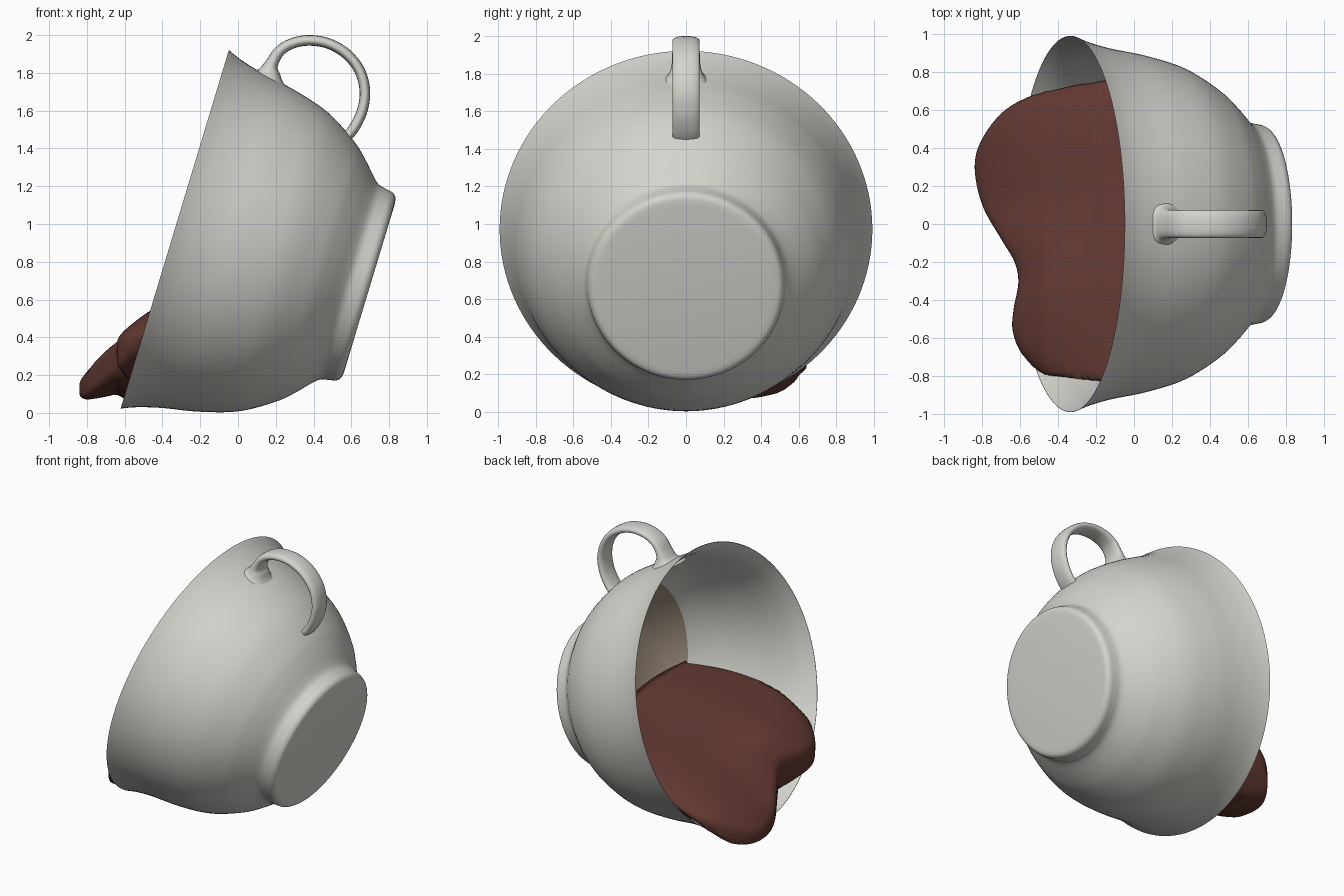
import bpy, bmesh
from math import sin, cos, pi, radians, sqrt, copysign
from mathutils import Vector

if "Cube" in bpy.data.objects:
    bpy.data.objects.remove(bpy.data.objects["Cube"], do_unlink=True)


def material(name, rgb):
    m = bpy.data.materials.new(name)
    m.use_nodes = True
    m.diffuse_color = (*rgb, 1)
    m.node_tree.nodes["Principled BSDF"].inputs["Base Color"].default_value = (*rgb, 1)
    return m


CERAMIC = material("pale grey ceramic", (0.66, 0.66, 0.62))
COFFEE = material("coffee brown", (0.124, 0.041, 0.032))
STAIN = material("stained bowl", (0.34, 0.27, 0.205))


def spline(points, steps, closed=False):
    """Smooth curve through points of any dimension."""
    n = len(points)
    pts = [Vector(p) for p in points]
    at = (lambda i: pts[i % n]) if closed else (lambda i: pts[max(0, min(n - 1, i))])
    out = []
    for i in range(n if closed else n - 1):
        a, b, c, d = (at(i + k) for k in (-1, 0, 1, 2))
        for s in range(steps):
            t = s / steps
            out.append(0.5 * (2 * b + (c - a) * t + (2 * a - 5 * b + 4 * c - d) * t * t
                              + (3 * b - a - 3 * c + d) * t ** 3))
    return out if closed else out + [pts[-1]]


def ramp(x, table):
    """Straight-line lookup in a list of (position, value)."""
    for (x0, v0), (x1, v1) in zip(table, table[1:]):
        if x <= x1:
            k = max(0, (x - x0) / (x1 - x0))
            return v0 + (v1 - v0) * k
    return table[-1][1]


def loft(name, rings, mat, angle=40):
    """Skin closed rings of points and cap both ends."""
    bm = bmesh.new()
    loops = [[bm.verts.new(p) for p in ring] for ring in rings]
    n = len(loops[0])
    for lo, hi in zip(loops, loops[1:]):
        for i in range(n):
            j = (i + 1) % n
            bm.faces.new((lo[i], lo[j], hi[j], hi[i]))
    bm.faces.new(loops[0][::-1])
    bm.faces.new(loops[-1])
    bmesh.ops.recalc_face_normals(bm, faces=bm.faces)
    me = bpy.data.meshes.new(name)
    bm.to_mesh(me)
    bm.free()
    me.materials.append(mat)
    ob = bpy.data.objects.new(name, me)
    bpy.context.collection.objects.link(ob)
    bpy.ops.object.select_all(action="DESELECT")
    ob.select_set(True)
    bpy.context.view_layer.objects.active = ob
    bpy.ops.object.shade_smooth_by_angle(angle=radians(angle))
    return ob


# Cup frame: the axis runs from the rim centre to the base
CENTRE = Vector((-0.335, 0, 0.972))
AXIS = Vector((0.957, 0, -0.289))
UP = Vector((0.289, 0, 0.957))
SIDE = Vector((0, 1, 0))
BACK = 0.826


def cup_point(t, u, y):
    return CENTRE + AXIS * t + UP * u + SIDE * y


# Cup: outer wall with foot, and a rounded bowl inside, as (depth, radius)
wall = spline([(0, 0.992), (0.08, 0.96), (0.21, 0.925), (0.4, 0.888), (0.6, 0.826),
               (0.77, 0.724), (0.86, 0.645), (0.935, 0.565), (0.97, 0.538),
               (1.01, 0.528), (1.048, 0.52), (1.07, 0.5), (1.077, 0.465)], 5)
inner = [(p.x, p.y - min(0.02, 0.002 + 0.2 * p.x)) for p in wall if p.x < 0.87]
inner += [tuple(p) for p in spline([(0.92, 0.56), (0.96, 0.495), (0.995, 0.4),
                                    (1.015, 0.29), (1.028, 0.16), (1.032, 0.04)], 4)]


def stain_depth(angle):
    """Depth where the slightly tilted stain line crosses the inner wall."""
    t = BACK
    for _ in range(12):
        t = 0.82 - 0.2 * ramp(t, inner) * cos(angle)
    return t


SEG, BOWL, SIDES = 128, 16, 24
angles = [2 * pi * i / SEG for i in range(SEG)]
lines = [stain_depth(a) for a in angles]
rings = []
for k in range(BOWL, -SIDES - 1, -1):
    depths = [d + (1.032 - d) * (1 - (1 - k / BOWL) ** 2) if k > 0 else d * (1 + k / SIDES)
              for d in lines]
    rings.append([cup_point(t, ramp(t, inner) * cos(a), ramp(t, inner) * sin(a))
                  for t, a in zip(depths, angles)])
rings += [[cup_point(t, r * cos(a), r * sin(a)) for a in angles] for t, r in wall]
cup = loft("cup", rings, CERAMIC)

# Stain covers the bowl below the line, and its small centre cap
cup.data.materials.append(STAIN)
for f in cup.data.polygons:
    if f.index < BOWL * SEG or f.index == (len(rings) - 1) * SEG:
        f.material_index = 1


# Handle: flattened loop with a flared root, as (x, z, thickness, half width)
path = spline([(0.15, 1.762, 0.12, 0.122), (0.163, 1.796, 0.068, 0.092),
               (0.177, 1.845, 0.036, 0.077),
               (0.22, 1.915, 0.029, 0.073), (0.29, 1.957, 0.028, 0.073),
               (0.38, 1.972, 0.028, 0.073), (0.48, 1.955, 0.028, 0.073),
               (0.575, 1.9, 0.028, 0.073), (0.645, 1.81, 0.028, 0.073),
               (0.672, 1.7, 0.028, 0.073), (0.656, 1.595, 0.028, 0.073),
               (0.615, 1.51, 0.028, 0.073), (0.575, 1.46, 0.028, 0.073)], 6)


def power(v, e):
    return copysign(abs(v) ** e, v)


rings = []
for i, p in enumerate(path):
    a, b = path[max(i - 1, 0)], path[min(i + 1, len(path) - 1)]
    d = Vector((b[0] - a[0], 0, b[1] - a[1])).normalized()
    normal = Vector((-d.z, 0, d.x))
    rings.append([Vector((p[0], 0, p[1])) + normal * p[2] * power(sin(2 * pi * k / 24), 0.8)
                  + SIDE * p[3] * power(cos(2 * pi * k / 24), 0.8) for k in range(24)])
loft("handle", rings, CERAMIC, 60)


# Coffee: two lobed spill, filling the lower wall of the cup
outline = spline([(-0.15, 0.78), (-0.32, 0.745), (-0.5, 0.695), (-0.68, 0.6), (-0.8, 0.45),
                  (-0.84, 0.3), (-0.8, 0.1), (-0.7, -0.08), (-0.63, -0.2), (-0.61, -0.31),
                  (-0.635, -0.45), (-0.64, -0.56), (-0.6, -0.67), (-0.51, -0.775),
                  (-0.38, -0.88), (-0.17, -1.06), (0.15, -1.15), (0.6, -0.95),
                  (0.8, -0.4), (0.8, 0.4), (0.6, 0.95), (0.15, 0.95)], 6, True)


def levels(x, y):
    s = max(0, min(1, (y + 0.4) / 0.6))
    s = s * s * (3 - 2 * s)
    far = ramp(x, [(-0.84, 0.21), (-0.76, 0.285), (-0.64, 0.365), (-0.47, 0.46),
                   (-0.2, 0.57), (0.45, 0.68)])
    near = ramp(x, [(-0.64, 0.45), (-0.47, 0.55), (-0.2, 0.62), (0.45, 0.72)])
    low = ramp(x, [(-0.8, 0.19 - 0.15 * s), (-0.64, 0.19 - 0.1 * s), (-0.5, 0.1 - 0.1 * s)])
    return far * s + near * (1 - s), low


def inside_cup(p, upper):
    """Keep a point off the cup wall, and let it bulge past the rim."""
    d = p - CENTRE
    t, u, y = d.dot(AXIS), d.dot(UP), d.y
    t = min(t, BACK)
    r = ramp(t, inner) - 0.01 if t > 0 else 0.98 - t * (0.65 if y > 0 else 0.2)
    if u * u + y * y > r * r:
        if upper and abs(u) < r and t > 0:
            y = copysign(sqrt(r * r - u * u), y)
        else:
            k = r / sqrt(u * u + y * y)
            u, y = u * k, y * k
    return cup_point(t, u, y)


rings = []
STEPS = 44
for i in range(1, STEPS):
    phi = pi / 2 - pi * i / STEPS
    k, s = cos(phi) ** 0.5, power(sin(phi), 0.42)
    ring = []
    for p in outline:
        x, y = -0.1 + (p.x + 0.1) * k, p.y * k
        high, low = levels(x, y)
        z = (high + low) / 2 + s * (high - low) / 2
        ring.append(inside_cup(Vector((x, y, z)), phi >= 0))
    rings.append(ring)
loft("spilled_coffee", rings, COFFEE, 70)
